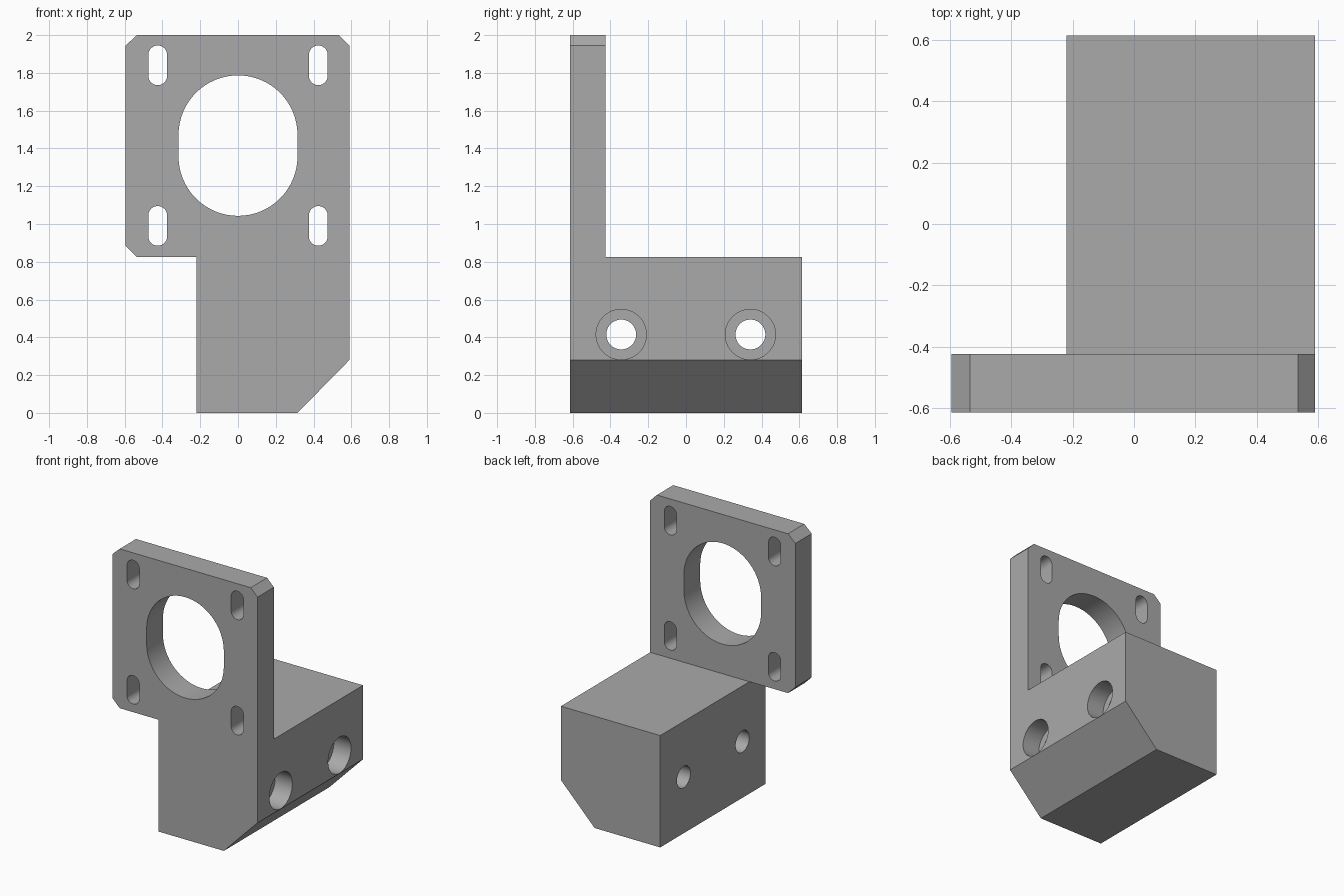
import bpy, bmesh, math

if "Cube" in bpy.data.objects:
    bpy.data.objects.remove(bpy.data.objects["Cube"], do_unlink=True)

grey = bpy.data.materials.new("Plain grey")
grey.use_nodes = True
colour = (0.4, 0.4, 0.4, 1)
grey.diffuse_color = colour
grey.node_tree.nodes["Principled BSDF"].inputs["Base Color"].default_value = colour


def prism(name, points, lo, hi, axis="y"):
    """Extrude a 2D outline along y (outline in x, z) or x (outline in y, z)."""
    bm = bmesh.new()
    place = (lambda a, b, d: (a, d, b)) if axis == "y" else (lambda a, b, d: (d, a, b))
    face = bm.faces.new([bm.verts.new(place(a, b, lo)) for a, b in points])
    side = bmesh.ops.extrude_face_region(bm, geom=[face])["geom"]
    for v in side:
        if isinstance(v, bmesh.types.BMVert):
            v.co["xyz".index(axis)] = hi
    bmesh.ops.recalc_face_normals(bm, faces=bm.faces)
    mesh = bpy.data.meshes.new(name)
    bm.to_mesh(mesh)
    bm.free()
    mesh.materials.append(grey)
    obj = bpy.data.objects.new(name, mesh)
    bpy.context.collection.objects.link(obj)
    return obj


def slot(cx, cz, radius, half=0.0, steps=32):
    """Outline of a vertical slot; a plain circle when half is zero."""
    pts = []
    for sign in (1, -1):
        for i in range(steps + (1 if half else 0)):
            a = math.pi * i / steps + (0 if sign > 0 else math.pi)
            pts.append((cx + radius * math.cos(a), cz + sign * half + radius * math.sin(a)))
    return pts


def cut(body, cutter):
    cutter.hide_render = True
    mod = body.modifiers.new(cutter.name, "BOOLEAN")
    mod.operation, mod.solver, mod.object = "DIFFERENCE", "EXACT", cutter
    bpy.context.view_layer.objects.active = body
    bpy.ops.object.modifier_apply(modifier=mod.name)
    bpy.data.objects.remove(cutter, do_unlink=True)


# Whole bracket from its front outline
FRONT, BACK, SHELF = -0.615, 0.615, 0.825
bracket = prism("mounting_bracket", [
    (-0.22, 0), (0.315, 0), (0.59, 0.28), (0.59, 1.945), (0.535, 2), (-0.535, 2),
    (-0.595, 1.945), (-0.595, 0.885), (-0.535, SHELF), (-0.22, SHELF)], FRONT, BACK)

# Clear the space behind the upright plate, above the block
cut(bracket, prism("rear_clearance", [
    (-1, 0.5), (-0.4, 0.5), (-0.22, SHELF), (1, SHELF), (1, 3), (-1, 3)], -0.425, 1))

# Motor opening and its four adjustment slots
MID = 1.415
cut(bracket, prism("motor_opening", slot(0, MID, 0.315, 0.057), -1, 0))
for x in (-0.425, 0.425):
    for z in (MID - 0.425, MID + 0.425):
        cut(bracket, prism("adjustment_slot", slot(x, z, 0.05, 0.055, 16), -1, 0))

# Counterbored bolt holes across the block
for y in (-0.343, 0.341):
    cut(bracket, prism("bolt_hole", slot(y, 0.415, 0.079), -1, 1, "x"))
    cut(bracket, prism("counterbore", slot(y, 0.415, 0.133), 0.45, 1, "x"))

bpy.ops.object.select_all(action="DESELECT")
bracket.select_set(True)
bpy.context.view_layer.objects.active = bracket
bpy.ops.object.shade_smooth_by_angle(angle=math.radians(30))
